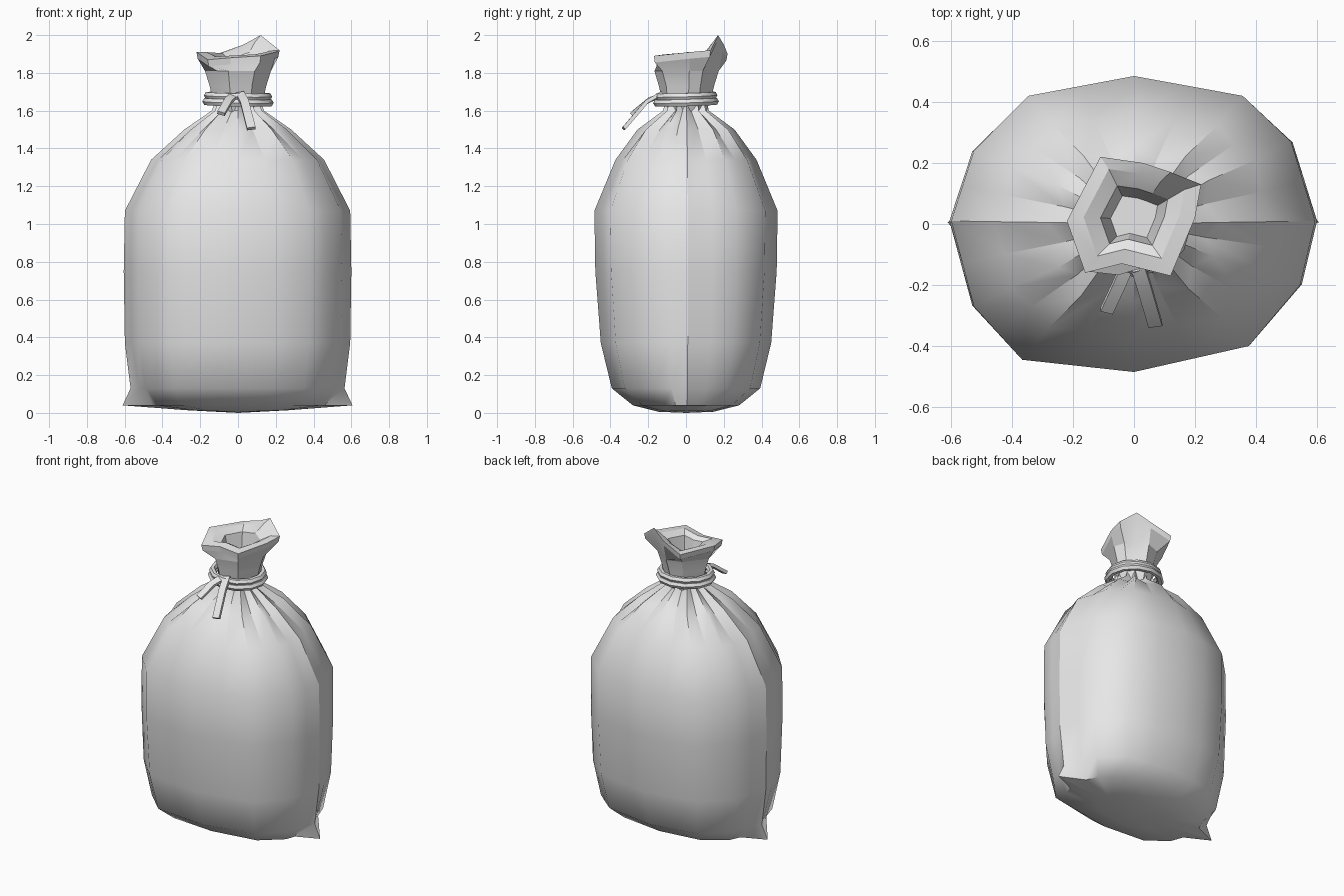
import bpy
import bmesh
import math
from mathutils import Vector

cube = bpy.data.objects.get("Cube")
if cube:
    bpy.data.objects.remove(cube, do_unlink=True)

cloth = bpy.data.materials.new("plain grey cloth")
cloth.use_nodes = True
GREY = (0.8, 0.8, 0.8, 1)
cloth.diffuse_color = GREY
cloth.node_tree.nodes["Principled BSDF"].inputs["Base Color"].default_value = GREY


def finish(ob, angle):
    ob.data.materials.clear()
    ob.data.materials.append(cloth)
    bpy.ops.object.select_all(action="DESELECT")
    ob.select_set(True)
    bpy.context.view_layer.objects.active = ob
    bpy.ops.object.shade_smooth_by_angle(angle=math.radians(angle), keep_sharp_edges=True)
    return ob


def loft(name, rings, angle, sharp=None):
    """Skin a stack of equal rings, close both ends; sharp(row, column) marks creases."""
    bm = bmesh.new()
    rows = [[bm.verts.new(p) for p in ring] for ring in rings]
    n = len(rows[0])
    for r, (a, b) in enumerate(zip(rows, rows[1:])):
        for i in range(n):
            j = (i + 1) % n
            bm.faces.new((a[i], a[j], b[j], b[i]))
        for i in range(n):
            if sharp and sharp(r, i):
                bm.edges.get((a[i], b[i])).smooth = False
    for ring in (rows[0], rows[-1]):
        mid = sum((v.co for v in ring), Vector()) / n
        tip = bm.verts.new(mid)
        for i in range(n):
            bm.faces.new((ring[i], ring[(i + 1) % n], tip))
    bmesh.ops.recalc_face_normals(bm, faces=bm.faces)
    mesh = bpy.data.meshes.new(name)
    bm.to_mesh(mesh)
    bm.free()
    ob = bpy.data.objects.new(name, mesh)
    bpy.context.collection.objects.link(ob)
    return finish(ob, angle)


# Bag body: twelve-sided outline with a midpoint on every side for the pleats
corners = [(.6, .01), (.52, .27), (.36, .42), (0, .485), (-.35, .42), (-.53, .24),
           (-.605, .01), (-.53, -.27), (-.37, -.445), (0, -.485), (.38, -.4), (.55, -.2)]
outline = []
for i, (x, y) in enumerate(corners):
    x2, y2 = corners[(i + 1) % len(corners)]
    outline += [(x, y), ((x + x2) / 2, (y + y2) / 2)]
EARS = (0, 12)

# height, x scale, y scale, scale at side seam, pleat depth
profile = [(.01, .42, .3, .45, 0), (.04, .8, .58, 1.01, 0), (.13, .92, .81, .94, 0),
           (.37, .99, .93, .99, 0), (.75, 1, .99, 1, 0), (1.07, .99, 1, .99, 0),
           (1.34, .76, .77, .76, .02), (1.5, .47, .53, .47, .13),
           (1.6, .23, .25, .23, .25), (1.66, .19, .22, .19, .2)]
body_rings = []
for z, sx, sy, ear, pleat in profile:
    ring = []
    for i, (x, y) in enumerate(outline):
        k = 1 - pleat * (i % 2)
        ring.append((x * (ear if i in EARS else sx) * k, y * sy * k, z))
    body_rings.append(ring)
body_rings[0] = [(x, y, .006 + .03 * abs(x)) for x, y, z in body_rings[0]]


def body_crease(row, col):
    return col in EARS or (row >= 6 and col % 2 == 1)


body = loft("bag_body", body_rings, 42, body_crease)
for v in body.data.vertices:        # rest the lowest point on the floor
    if v.co.z < .02 and abs(v.co.x) < .05 and abs(v.co.y) < .05:
        v.co.z = 0

# Gathered mouth: neck, flared rim, folded lip and hollow
rim = [(.22, .13, 1.92), (.12, .17, 2.0), (.03, .2, 1.95), (-.11, .22, 1.9),
       (-.22, .01, 1.91), (-.16, -.16, 1.87), (-.04, -.13, 1.88), (.12, -.17, 1.89),
       (.2, .02, 1.91)]


def neck(z, radius, fold):
    ring = []
    for i, (x, y, _) in enumerate(rim):
        a = math.atan2(y, x)
        r = radius * (1 - fold * (i % 2))
        ring.append((r * math.cos(a), r * math.sin(a), z))
    return ring


def inset(scale, blend, z):
    return [(x * scale, y * scale + .015, h * blend + z * (1 - blend)) for x, y, h in rim]


mouth_rings = [neck(1.58, .1, 0), neck(1.66, .135, .1), neck(1.73, .15, .15),
               neck(1.81, .175, .12),
               [(x * .97, y * .97, z - .035) for x, y, z in rim], rim,
               inset(.75, .6, 1.91), inset(.5, .3, 1.87), inset(.35, 0, 1.75)]
loft("bag_mouth", mouth_rings, 18)

# Cord wound twice around the neck
for name, z, r in (("lower_cord", 1.645, .168), ("upper_cord", 1.677, .16)):
    bpy.ops.mesh.primitive_torus_add(major_segments=12, minor_segments=6, major_radius=r,
                                     minor_radius=.021, location=(0, 0, z),
                                     rotation=(.03, .02, 0))
    cord = bpy.context.object
    cord.name = name
    cord.scale = (1, .92, 1)
    finish(cord, 30)


# Loose cord ends hanging at the front
def cord_end(name, path, width, thick):
    pts = [Vector(p) for p in path]
    rings = []
    for i, p in enumerate(pts):
        along = (pts[min(i + 1, len(pts) - 1)] - pts[max(i - 1, 0)]).normalized()
        side = along.cross(Vector((0, -.7, .7))).normalized() * width / 2
        up = side.cross(along).normalized() * thick / 2
        rings.append([p + side + up, p - side + up, p - side - up, p + side - up])
    loft(name, rings, 20)


cord_end("right_cord_end", [(-.02, -.13, 1.68), (-.05, -.2, 1.655), (-.09, -.285, 1.585)],
         .042, .02)
cord_end("left_cord_end", [(.01, -.13, 1.69), (.035, -.21, 1.645), (.07, -.33, 1.505)],
         .046, .02)
